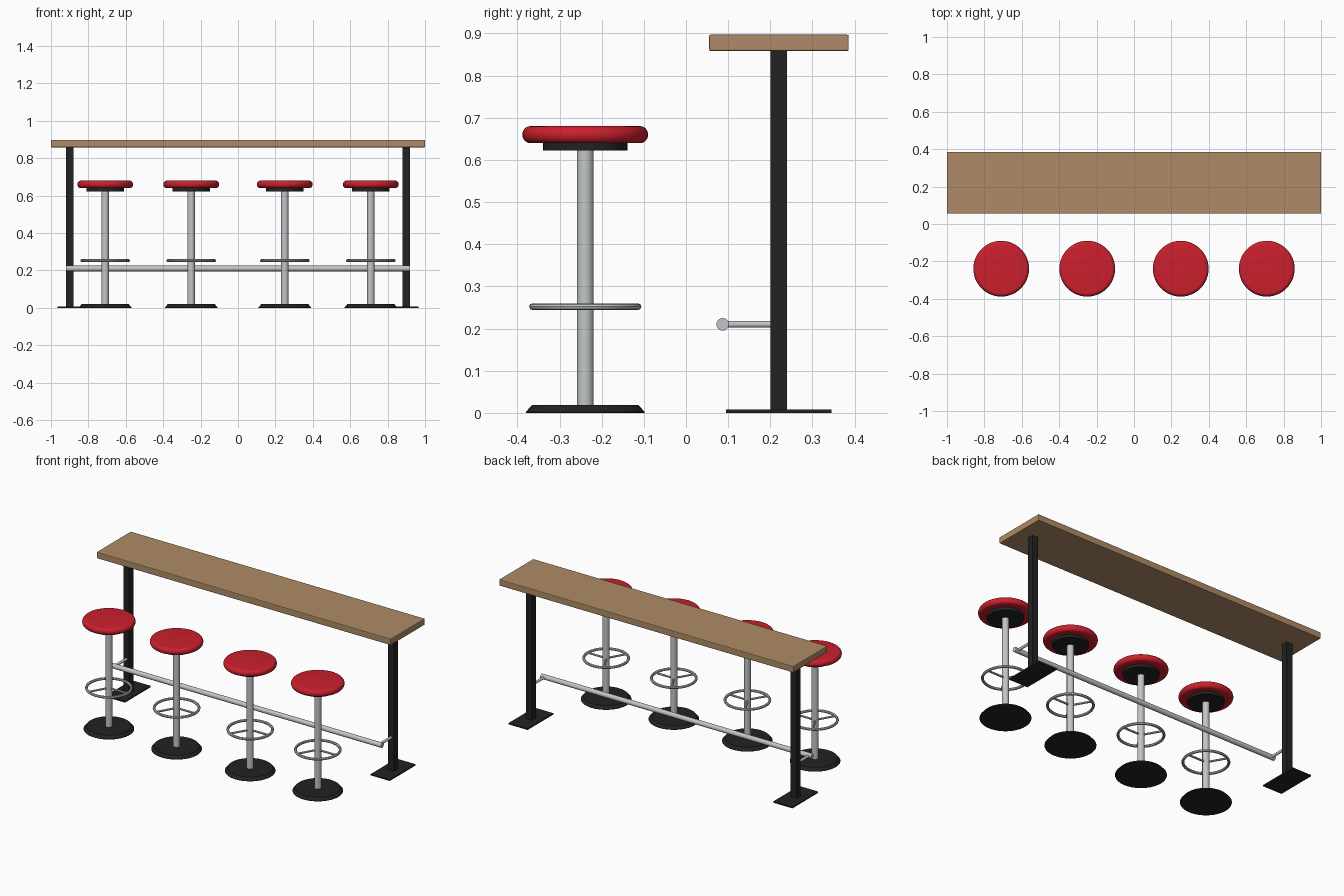
import bpy, bmesh, math
from mathutils import Vector

if "Cube" in bpy.data.objects:
    bpy.data.objects.remove(bpy.data.objects["Cube"])


def material(name, rgb):
    m = bpy.data.materials.new(name)
    m.diffuse_color = (*rgb, 1)
    m.use_nodes = True
    m.node_tree.nodes["Principled BSDF"].inputs["Base Color"].default_value = m.diffuse_color
    return m


RED = material("red vinyl", (0.60, 0.014, 0.026))
WOOD = material("wood", (0.43, 0.26, 0.135))
BLACK = material("black metal", (0.016, 0.016, 0.017))
STEEL = material("polished steel", (0.54, 0.56, 0.57))


def finish(name, bm, mat, smooth=None):
    bmesh.ops.recalc_face_normals(bm, faces=bm.faces[:])
    me = bpy.data.meshes.new(name)
    bm.to_mesh(me)
    bm.free()
    me.materials.append(mat)
    ob = bpy.data.objects.new(name, me)
    bpy.context.collection.objects.link(ob)
    if smooth:
        bpy.ops.object.select_all(action='DESELECT')
        ob.select_set(True)
        bpy.context.view_layer.objects.active = ob
        bpy.ops.object.shade_smooth_by_angle(angle=math.radians(smooth))
    return ob


def box(name, lo, hi, mat, bevel=0):
    lo, hi = Vector(lo), Vector(hi)
    bm = bmesh.new()
    bmesh.ops.create_cube(bm, size=1)
    for v in bm.verts:
        v.co = (lo + hi) / 2 + v.co * (hi - lo)
    if bevel:
        bmesh.ops.bevel(bm, geom=bm.edges[:], offset=bevel, segments=2,
                        profile=0.5, affect='EDGES')
    return finish(name, bm, mat)


def rod(name, a, b, r, mat, sides=16):
    a, b = Vector(a), Vector(b)
    bm = bmesh.new()
    bmesh.ops.create_cone(bm, cap_ends=True, segments=sides, radius1=r,
                          radius2=r, depth=(b - a).length)
    bm.transform((b - a).to_track_quat('Z', 'Y').to_matrix().to_4x4())
    bmesh.ops.translate(bm, verts=bm.verts[:], vec=(a + b) / 2)
    return finish(name, bm, mat, 35)


def lathe(name, profile, centre, mat, sides=48, closed=False):
    """Revolve (radius, z) points; open profiles get end caps."""
    bm = bmesh.new()
    rings = []
    for r, z in profile:
        rings.append([bm.verts.new((centre[0] + r * math.cos(2 * math.pi * i / sides),
                                    centre[1] + r * math.sin(2 * math.pi * i / sides), z))
                      for i in range(sides)])
    pairs = list(zip(rings, rings[1:]))
    if closed:
        pairs.append((rings[-1], rings[0]))
    else:
        bm.faces.new(rings[0])
        bm.faces.new(rings[-1])
    for p, q in pairs:
        for i in range(sides):
            j = (i + 1) % sides
            bm.faces.new((p[i], p[j], q[j], q[i]))
    return finish(name, bm, mat, 35)


# Counter
box("counter_top", (-1, 0.055, 0.858), (1, 0.386, 0.897), WOOD, 0.004)
for side, s in (("left", -1), ("right", 1)):
    x = 0.90 * s
    box(side + "_post", (x - 0.02, 0.20, 0.006), (x + 0.02, 0.24, 0.859), BLACK)
    box(side + "_foot_plate", (x - 0.065, 0.095, 0), (x + 0.065, 0.345, 0.008), BLACK)
    rod(side + "_rail_bracket", (x, 0.087, 0.21), (x, 0.203, 0.21), 0.008, STEEL, 12)
rod("foot_rail", (-0.92, 0.087, 0.21), (0.92, 0.087, 0.21), 0.015, STEEL)

# Seat cushion and foot ring cross-sections
R = 0.018
arc = [math.radians(a) for a in range(-90, 91, 15)]
cushion = [(0.131 + R * math.cos(a), (0.66 + 0.002 * math.sin(a)) + R * math.sin(a)) for a in arc]
ring = [(0.125 + 0.008 * math.cos(a), 0.252 + 0.008 * math.sin(a))
        for a in (2 * math.pi * k / 8 for k in range(8))]

# Stools
Y = -0.239
for n, x in enumerate((-0.71, -0.25, 0.25, 0.71), 1):
    c = (x, Y)
    p = "stool_%d_" % n
    lathe(p + "base", [(0.141, 0), (0.141, 0.002), (0.126, 0.019)], c, BLACK)
    rod(p + "column", (x, Y, 0.015), (x, Y, 0.625), 0.02, STEEL)
    lathe(p + "seat_plate", [(0.10, 0.622), (0.10, 0.642)], c, BLACK)
    lathe(p + "seat", cushion, c, RED)
    lathe(p + "foot_ring", ring, c, STEEL, closed=True)
    for k in range(3):
        a = 2 * math.pi * k / 3
        rod(p + "spoke_%d" % (k + 1), (x, Y, 0.252),
            (x + 0.125 * math.cos(a), Y + 0.125 * math.sin(a), 0.252), 0.006, STEEL, 8)
